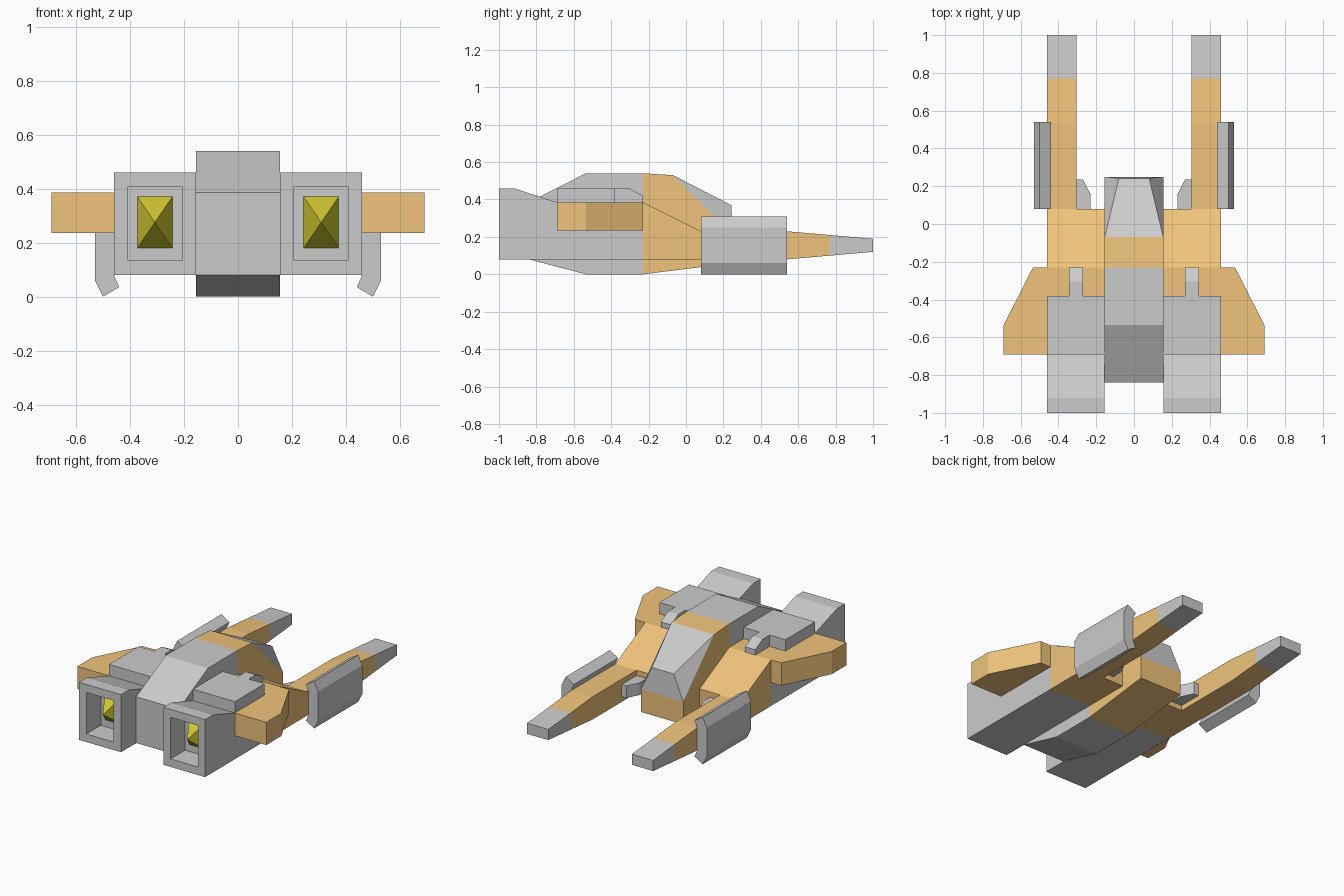
import bpy, bmesh

if "Cube" in bpy.data.objects:
    bpy.data.objects.remove(bpy.data.objects["Cube"])


def material(name, rgb):
    m = bpy.data.materials.new(name)
    m.diffuse_color = (*rgb, 1)
    m.use_nodes = True
    m.node_tree.nodes["Principled BSDF"].inputs["Base Color"].default_value = m.diffuse_color
    return m


ORANGE = material("orange_paint", (0.87, 0.55, 0.20))
YELLOW = material("yellow_glow", (0.62, 0.57, 0.03))


def finish(name, bm, mat=None, mirror=False):
    bmesh.ops.recalc_face_normals(bm, faces=bm.faces)
    me = bpy.data.meshes.new(name)
    bm.to_mesh(me)
    bm.free()
    ob = bpy.data.objects.new(name, me)
    bpy.context.collection.objects.link(ob)
    if mat:
        me.materials.append(mat)
    if mirror:
        ob.modifiers.new("Mirror", 'MIRROR').use_axis[0] = True
    return ob


def prism(axis, pts, lo, hi):
    """Extrude a 2D profile along an axis: X takes (y,z), Y (x,z), Z (x,y)."""
    place = {'X': lambda a, b, t: (t, a, b),
             'Y': lambda a, b, t: (a, t, b),
             'Z': lambda a, b, t: (a, b, t)}[axis]
    bm = bmesh.new()
    ends = [[bm.verts.new(place(a, b, t)) for a, b in pts] for t in (lo, hi)]
    for ring in ends:
        bm.faces.new(ring)
    n = len(pts)
    for i in range(n):
        j = (i + 1) % n
        bm.faces.new((ends[0][i], ends[0][j], ends[1][j], ends[1][i]))
    bmesh.ops.recalc_face_normals(bm, faces=bm.faces)
    return bm


def hull(points):
    bm = bmesh.new()
    for p in points:
        bm.verts.new(p)
    bmesh.ops.convex_hull(bm, input=bm.verts)
    return bm


W, IN, OUT = 0.155, 0.155, 0.46

# Central hull: grey rear and orange nose
finish("central_hull", prism('X', [(-.84, .08), (-.84, .385), (-.535, .54),
                                   (-.23, .54), (-.23, 0), (-.535, 0)], -W, W))
finish("nose", prism('X', [(-.23, 0), (-.23, .54), (-.07, .53),
                           (.25, .21), (.25, .06)], -W, W), ORANGE)

# Wedge canopy on the sloped nose
finish("canopy", hull([(s * x, y, z) for s in (-1, 1) for x, y, z in
                       ((W, -.07, .53), (W, .25, .21), (.08, .242, .37))]))

# Engine pods with recessed square nozzles
pod = prism('X', [(-1, .08), (-1, .46), (-.92, .46), (-.69, .385),
                  (-.69, .235), (-.23, .235), (-.23, .08)], IN, OUT)
end = [f for f in pod.faces if f.calc_center_median().y < -.999]
bmesh.ops.inset_individual(pod, faces=end, thickness=.075)
nozzle = min((f for f in pod.faces if f.calc_center_median().y < -.999),
             key=lambda f: (f.calc_center_median().xz -
                            end[0].calc_center_median().xz).length)
back = bmesh.ops.extrude_discrete_faces(pod, faces=[nozzle])["faces"][0]
bmesh.ops.translate(pod, verts=back.verts, vec=(0, .15, 0))
finish("engine_pod", pod, mirror=True)

# Yellow pyramids inside the nozzles
finish("engine_glow", hull([(x, -.852, z) for x in (.243, .373)
                            for z in (.18, .37)] + [(.308, -.97, .275)]),
       YELLOW, True)

# Orange pod fronts, forward arms and grey arm tips
finish("pod_front", prism('X', [(-.23, .08), (-.23, .385), (.08, .23),
                                (.08, .08)], IN, OUT), ORANGE, True)
finish("arm", prism('X', [(.08, .08), (.08, .23), (.54, .23), (.77, .21),
                          (.77, .10), (.54, .08)], .305, OUT), ORANGE, True)
finish("arm_tip", prism('X', [(.77, .10), (.77, .21), (1, .19), (1, .12)],
                        .305, OUT), None, True)

# Stub wings
finish("wing", prism('Z', [(IN, -.69), (IN, -.23), (.535, -.23), (.69, -.535),
                           (.69, -.69)], .235, .385), ORANGE, True)

# Raised deck boxes with short sloped tabs
finish("deck_box", prism('Z', [(IN, -.69), (IN, -.38), (OUT, -.38),
                               (OUT, -.69)], .385, .46), None, True)
finish("deck_tab", prism('X', [(-.38, .385), (-.38, .46), (-.305, .46),
                               (-.23, .42), (-.23, .385)], .27, .345), None, True)

# Small lugs on the inner side of the arms
finish("inner_lug", prism('Z', [(.305, .08), (.23, .08), (.23, .155),
                                (.27, .235), (.305, .235)], .115, .195), None, True)

# Channel-shaped side armour
finish("side_armour", prism('Y', [(.46, .08), (.44, .035), (.50, 0), (.53, .06),
                                  (.53, .25), (.50, .31), (.44, .275),
                                  (.46, .23)], .08, .54), None, True)
